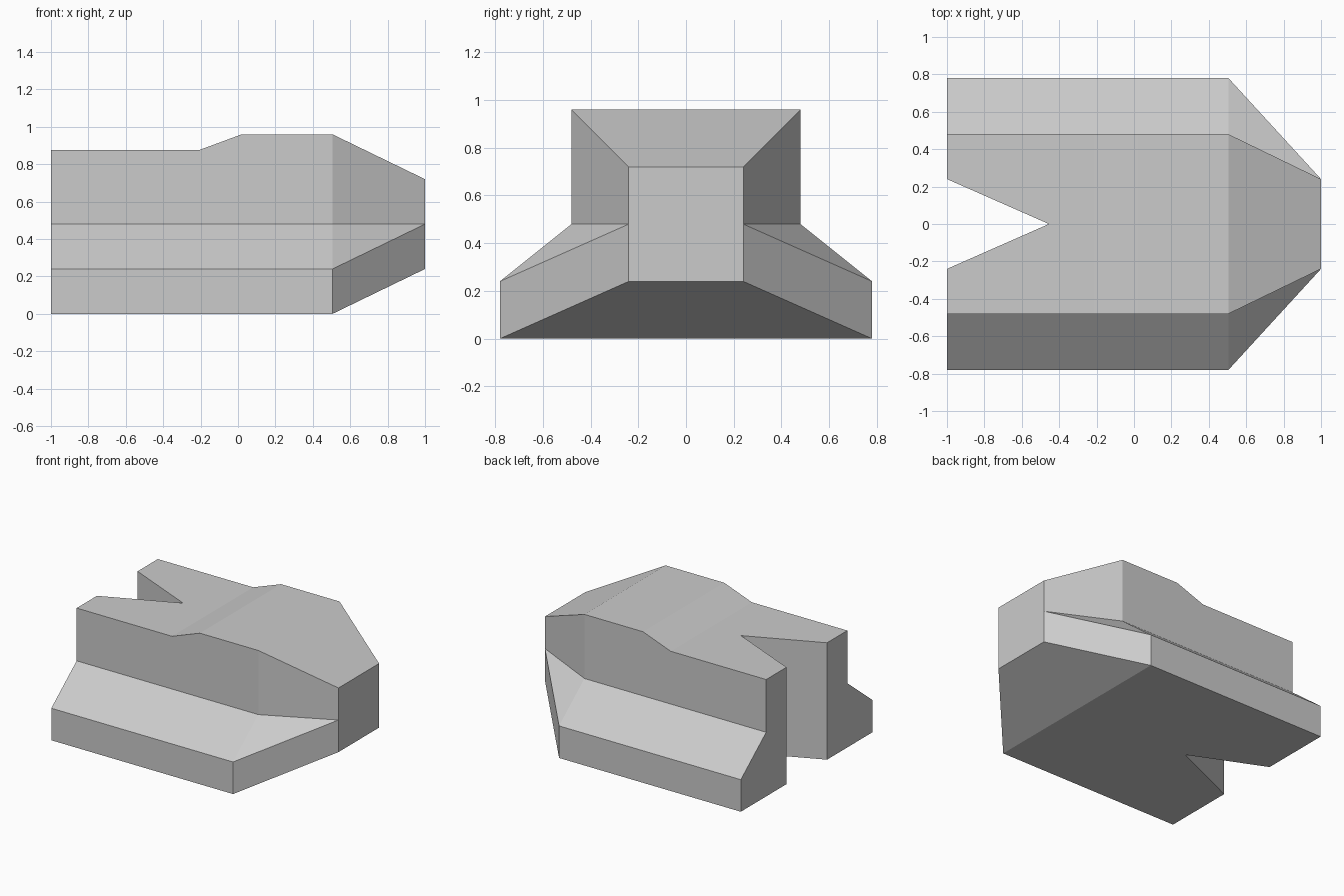
import bpy
import bmesh

if "Cube" in bpy.data.objects:
    bpy.data.objects.remove(bpy.data.objects["Cube"])


def half_section(x, inner, top):
    # Half cross-section of the hull: skirt, sloped shoulder, upright upper block
    yz = [(inner, 0), (0.78, 0), (0.78, 0.24), (0.48, 0.48), (0.48, top), (inner, top)]
    return [(x, y, z) for y, z in yz]


# Stations from the notched tail to the start of the nose
sections = [
    half_section(-1.0, 0.24, 0.875),
    half_section(-0.455, 0.0, 0.875),
    half_section(-0.21, 0.0, 0.875),
    half_section(0.02, 0.0, 0.96),
    half_section(0.505, 0.0, 0.96),
]
# Tapered nose end, where skirt and shoulder meet
nose = [(0, 0.24), (0.24, 0.24), (0.24, 0.48), (0.24, 0.48), (0.24, 0.72), (0, 0.72)]
sections.append([(1.0, y, z) for y, z in nose])

# Loft the half hull; the inner wall exists only along the tail notch
bm = bmesh.new()
rings = [[bm.verts.new(p) for p in s] for s in sections]
for k, (a, b) in enumerate(zip(rings, rings[1:])):
    for i in range(6 if k == 0 else 5):
        j = (i + 1) % 6
        bm.faces.new((a[i], a[j], b[j], b[i]))
bm.faces.new(rings[0][::-1])
bm.faces.new(rings[-1])
bmesh.ops.remove_doubles(bm, verts=bm.verts[:], dist=1e-4)

mesh = bpy.data.meshes.new("hull")
bm.to_mesh(mesh)
bm.free()
hull = bpy.data.objects.new("hull", mesh)
bpy.context.collection.objects.link(hull)

# Mirror to the other side
mirror = hull.modifiers.new("mirror", 'MIRROR')
mirror.use_axis = (False, True, False)
mirror.use_clip = True
mirror.merge_threshold = 0.001
